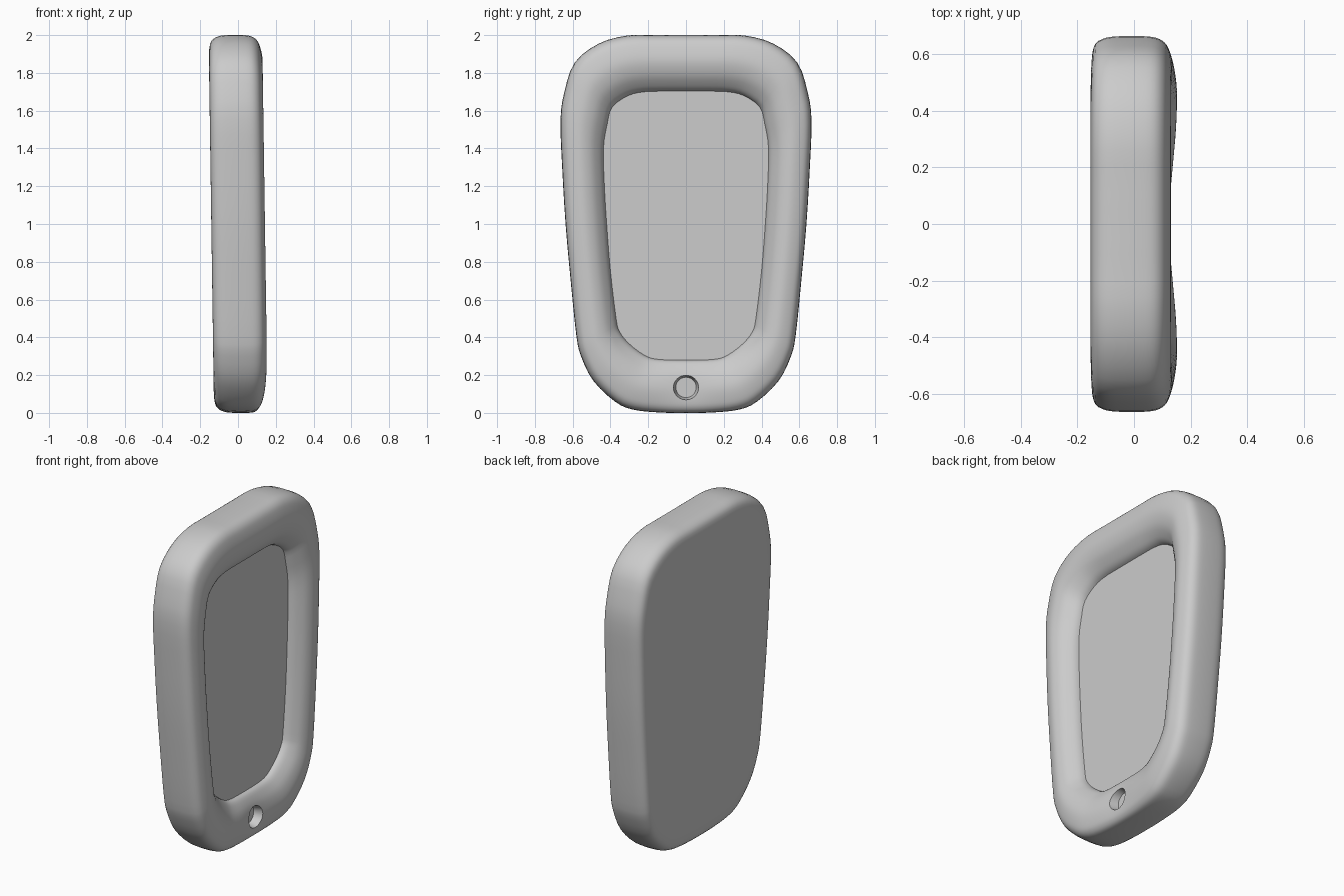
import bpy, bmesh, math
from mathutils import Vector

if "Cube" in bpy.data.objects:
    bpy.data.objects.remove(bpy.data.objects["Cube"])

# Half outlines (y, z) from top centre to bottom centre, paired point by point
OUTER = [(0, 2), (.16, 2), (.31, 1.997), (.46, 1.955), (.588, 1.855), (.643, 1.7), (.664, 1.55), (.655, 1.3),
         (.637, 1), (.61, .7), (.58, .41), (.555, .3), (.49, .17), (.375, .06), (.28, .018), (.14, .003), (0, 0)]
INNER = [(0, 1.703), (.11, 1.703), (.22, 1.7), (.305, 1.68), (.39, 1.62), (.417, 1.53), (.437, 1.4), (.432, 1.2),
         (.42, 1), (.4, .75), (.37, .5), (.352, .43), (.3, .365), (.22, .305), (.16, .285), (.08, .28), (0, .279)]
# Rim cross-section: (0 = outer edge .. 1 = screen edge, x), from back to front
RIM = [(.5, -.141), (.28, -.140), (.11, -.127), (.025, -.09), (0, -.035), (0, .035), (.025, .085),
       (.1, .115), (.22, .131), (.4, .142), (.56, .139), (.74, .121), (.9, .087), (.97, .063), (1, .042)]


def smooth(points, steps, closed):
    """Catmull-Rom curve through 2D points."""
    p = [Vector(q) for q in points]
    n = len(p)
    get = (lambda i: p[i % n]) if closed else (lambda i: p[max(0, min(n - 1, i))])
    out = []
    for i in range(n if closed else n - 1):
        a, b, c, d = (get(i + k) for k in (-1, 0, 1, 2))
        for j in range(steps):
            t = j / steps
            out.append(.5 * (2 * b + (c - a) * t + (2 * a - 5 * b + 4 * c - d) * t * t
                             + (3 * b - a - 3 * c + d) * t ** 3))
    return out if closed else out + [p[-1]]


def mirrored(half):
    return half + [(-y, z) for y, z in half[-2:0:-1]]


def finish(bm, name):
    bmesh.ops.recalc_face_normals(bm, faces=bm.faces)
    mesh = bpy.data.meshes.new(name)
    bm.to_mesh(mesh)
    bm.free()
    ob = bpy.data.objects.new(name, mesh)
    bpy.context.collection.objects.link(ob)
    return ob


# Body: rounded rim lofted around the recessed screen, flat back
outer, inner = (smooth(mirrored(h), 3, True) for h in (OUTER, INNER))
bm = bmesh.new()
rings = []
for s, x in smooth(RIM, 3, False):
    ring = []
    for o, i in zip(outer, inner):
        y, z = o.lerp(i, s)
        px = x - .0145 * (z - 1)                     # slight backward lean
        if z < .4 and x > .06:                       # dip around the button
            px -= .3 * (x - .06) * math.exp(-(abs(y) / .3) ** 3)
            px -= .15 * (x - .06) * math.exp(-(y * y + (z - .14) ** 2) / .01)
        ring.append(bm.verts.new((px, y, z)))
    rings.append(ring)
n = len(outer)
for a, b in zip(rings, rings[1:]):
    for k in range(n):
        bm.faces.new((a[k], a[(k + 1) % n], b[(k + 1) % n], b[k]))
bm.faces.new(rings[0])
bm.faces.new(rings[-1])
body = finish(bm, "device_body")

# Round button recess, slightly flared
bm = bmesh.new()
bmesh.ops.create_cone(bm, cap_ends=True, segments=32, radius1=.054, radius2=.084, depth=.12)
cutter = finish(bm, "button_cutter")
cutter.rotation_euler = (0, math.pi / 2, 0)
cutter.location = (.13, 0, .135)
cutter.hide_render = True
cut = body.modifiers.new("button_recess", "BOOLEAN")
cut.operation = "DIFFERENCE"
cut.solver = "EXACT"
cut.object = cutter
bpy.context.view_layer.objects.active = body
body.select_set(True)
bpy.ops.object.modifier_apply(modifier=cut.name)
bpy.data.objects.remove(cutter)
bpy.ops.object.shade_smooth_by_angle(angle=math.radians(35))
